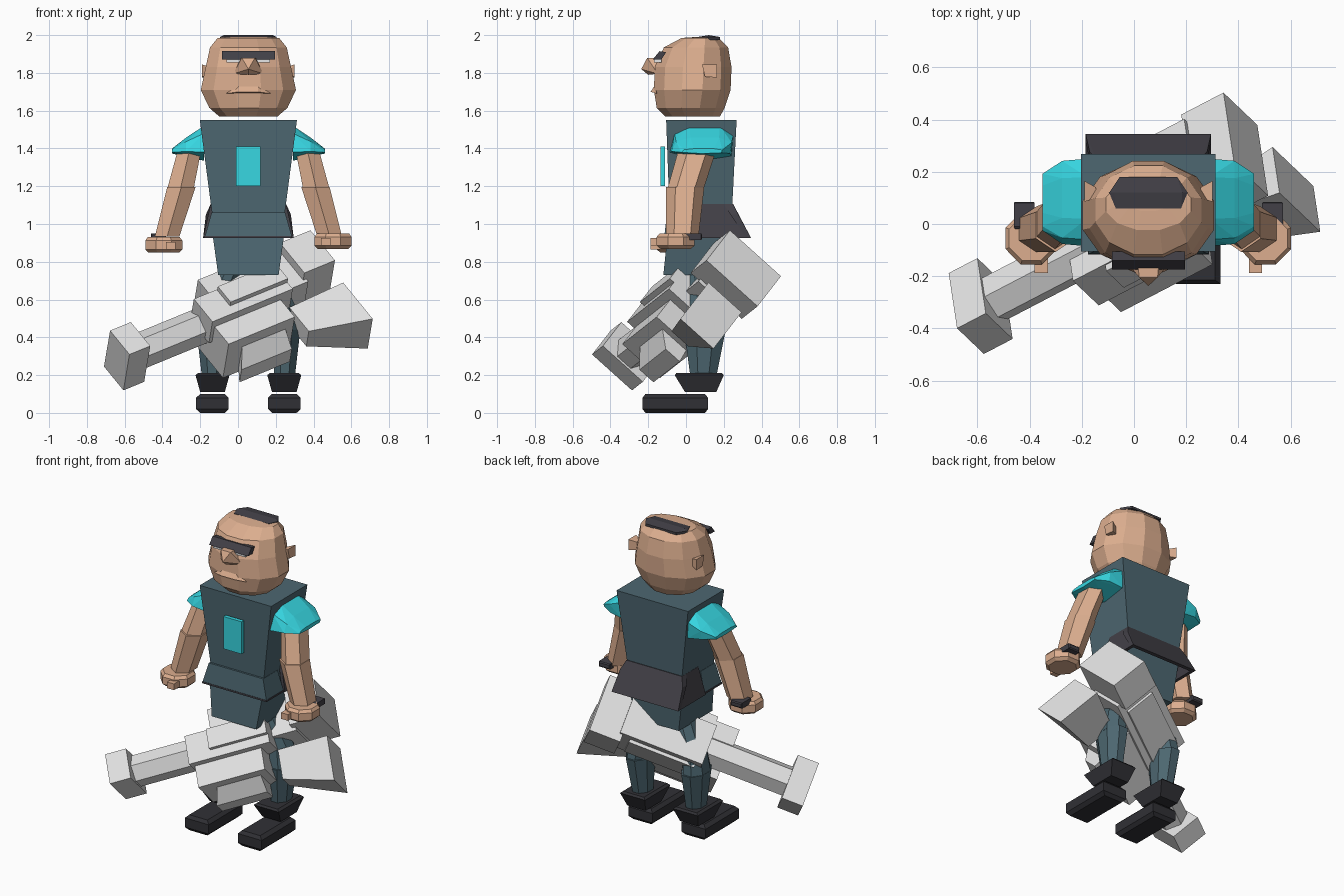
import bpy, bmesh, math
from mathutils import Vector, Matrix

CX = 0.055  # symmetry plane of the figure


def material(name, r, g, b):
    m = bpy.data.materials.new(name)
    m.diffuse_color = [((c / 255 + 0.055) / 1.055) ** 2.4 for c in (r, g, b)] + [1]
    return m


SKIN = material("skin", 220, 174, 143)
TEAL = material("dark teal cloth", 77, 103, 113)
CYAN = material("bright cyan", 55, 215, 226)
DARK = material("charcoal", 66, 64, 71)
BOOT = material("boot black", 48, 48, 53)
GREY = material("weapon grey", 226, 226, 226)
WHITE = material("eye white", 235, 235, 235)


def finish(name, bm, mat):
    bmesh.ops.recalc_face_normals(bm, faces=bm.faces)
    me = bpy.data.meshes.new(name)
    bm.to_mesh(me)
    bm.free()
    me.materials.append(mat)
    ob = bpy.data.objects.new(name, me)
    bpy.context.collection.objects.link(ob)
    return ob


def hull(name, pts, mat, s=1, frame=None):
    """Convex solid; x is measured from the symmetry plane unless a frame is given."""
    bm = bmesh.new()
    for p in pts:
        bm.verts.new(frame @ Vector(p) if frame else (CX + s * p[0], p[1], p[2]))
    bmesh.ops.convex_hull(bm, input=bm.verts[:])
    loose = [v for v in bm.verts if not v.link_faces]
    bmesh.ops.delete(bm, geom=loose, context='VERTS')
    bmesh.ops.dissolve_limit(bm, angle_limit=0.02, verts=bm.verts[:], edges=bm.edges[:])
    return finish(name, bm, mat)


def box(x0, x1, y0, y1, z0, z1):
    return [(x, y, z) for x in (x0, x1) for y in (y0, y1) for z in (z0, z1)]


def rect(z, hx, y0, y1):
    return [(x, y, z) for x in (-hx, hx) for y in (y0, y1)]


def tube(name, rings, n, mat, s=1):
    """Stack of horizontal rings (x, y, z, rx, ry) with n sides."""
    bm = bmesh.new()
    k = 1 / math.cos(math.pi / n)
    loops = []
    for x, y, z, rx, ry in rings:
        loops.append([bm.verts.new((CX + s * (x + rx * k * math.cos(a)), y + ry * k * math.sin(a), z))
                      for a in [2 * math.pi * (i + 0.5) / n for i in range(n)]])
    for lo, hi in zip(loops, loops[1:]):
        for i in range(n):
            j = (i + 1) % n
            bm.faces.new((lo[i], lo[j], hi[j], hi[i]))
    bm.faces.new(loops[0])
    bm.faces.new(loops[-1])
    return finish(name, bm, mat)


# Head
tube("head", [(0, 0.035, 1.57, 0.155, 0.145), (0, 0.025, 1.615, 0.207, 0.18),
              (0, 0.033, 1.71, 0.252, 0.203), (0, 0.038, 1.83, 0.226, 0.203),
              (0, 0.053, 1.935, 0.203, 0.17), (0, 0.075, 1.985, 0.163, 0.098),
              (0, 0.1, 1.99, 0.1, 0.05)], 12, SKIN)
hull("hair_patch", [(x, y, z) for z in (1.975, 1.99) for x, y in
                    ((-0.15, 0.12), (0.15, 0.12), (-0.11, 0.18), (0.11, 0.18), (-0.125, 0.06), (0.125, 0.06))]
     + [(-0.13, 0.12, 2.0), (0.13, 0.12, 2.0)], DARK)
hull("brow", [(x, y, z) for x in (-0.14, 0.14) for y, z in
              ((-0.175, 1.872), (-0.13, 1.872), (-0.14, 1.915), (-0.105, 1.91))], DARK)
hull("eyes", box(-0.115, 0.115, -0.169, -0.13, 1.856, 1.873), WHITE)
hull("nose", [(-0.08, -0.15, 1.795), (0.08, -0.15, 1.795), (-0.04, -0.15, 1.88), (0.04, -0.15, 1.88),
              (-0.035, -0.205, 1.88), (0.035, -0.205, 1.88), (0, -0.237, 1.82), (0, -0.2, 1.79)], SKIN)
hull("upper_lip", [(-0.12, -0.155, 1.69), (0.12, -0.155, 1.69), (-0.05, -0.165, 1.735), (0.05, -0.165, 1.735),
                   (-0.05, -0.187, 1.7), (0.05, -0.187, 1.7), (0, -0.15, 1.7)], SKIN)

# Torso, hips and coat skirt
hull("torso", rect(1.55, 0.257, -0.105, 0.268) + rect(1.0, 0.185, -0.085, 0.24), TEAL)
hull("hips", rect(1.02, 0.2, -0.09, 0.238) + rect(0.73, 0.16, -0.12, 0.225), TEAL)
hull("skirt_front", rect(1.06, 0.195, -0.1, 0.05) + rect(0.935, 0.23, -0.115, 0.06), TEAL)
hull("skirt_hem", rect(0.936, 0.232, -0.117, 0.06) + rect(0.925, 0.232, -0.117, 0.06), DARK)
hull("skirt_back", rect(1.105, 0.2, 0.2, 0.25) + rect(1.05, 0.225, 0.235, 0.277)
     + rect(0.925, 0.24, 0.32, 0.345), DARK)
hull("chest_badge", box(-0.065, 0.065, -0.135, -0.11, 1.2, 1.41), CYAN)

SLEEVE = [(-0.085, 1.38), (-0.06, 1.48), (0.02, 1.52), (0.18, 1.52), (0.25, 1.47), (0.24, 1.36), (0.08, 1.335)]
for s, side in ((1, "left"), (-1, "right")):
    # Skirt sides
    hull("skirt_side_" + side, [(0.18, 0.08, 1.105), (0.2, 0.08, 1.105), (0.18, 0.25, 1.105), (0.2, 0.25, 1.105),
                                (0.22, 0.06, 0.925), (0.24, 0.06, 0.925), (0.22, 0.345, 0.925),
                                (0.24, 0.345, 0.925)], DARK, s)
    # Ears
    hull("ear_" + side, [(0.2, y, z) for y in (0.1, 0.14) for z in (1.78, 1.83)]
         + [(0.245, y, z) for y, z in ((0.085, 1.845), (0.165, 1.845), (0.165, 1.775), (0.1, 1.78))], SKIN, s)
    # Arms
    hull("sleeve_" + side, [(x, 0.085 + (y - 0.085) * ky, zc + (z - 1.42) * kz) for y, z in SLEEVE
                            for x, ky, zc, kz in ((0.235, 1, 1.42, 1), (0.33, 0.95, 1.405, 0.52),
                                                  (0.405, 0.65, 1.385, 0.14))], CYAN, s)
    tube("upper_arm_" + side, [(0.36, -0.003, 1.185, 0.07, 0.083),
                               (0.312, 0.06, 1.39, 0.062, 0.087)], 6, SKIN, s)
    tube("forearm_" + side, [(0.43, -0.02, 0.935, 0.065, 0.075),
                             (0.355, -0.005, 1.195, 0.075, 0.088)], 6, SKIN, s)
    d = 0 if s > 0 else -0.02
    tube("hand_" + side, [(0.448, -0.055, 0.868 + d, 0.08, 0.08), (0.448, -0.055, 0.885 + d, 0.098, 0.1),
                          (0.448, -0.055, 0.932 + d, 0.098, 0.1), (0.448, -0.055, 0.95 + d, 0.085, 0.085)], 8, SKIN, s)
    hull("thumb_" + side, box(0.385, 0.435, -0.187, -0.11, 0.885 + d, 0.925 + d), SKIN, s)
    hull("wrist_band_" + side, box(0.435, 0.515, -0.01, 0.08, 0.915, 0.95)
         + box(0.44, 0.51, -0.02, 0.085, 0.922, 0.943), DARK, s)
    # Legs and boots
    tube("thigh_" + side, [(0.205, 0.1, 0.43, 0.07, 0.1), (0.185, 0.1, 0.56, 0.068, 0.085),
                           (0.09, 0.07, 0.76, 0.06, 0.07)], 8, TEAL, s)
    tube("shin_" + side, [(0.19, 0.09, 0.14, 0.05, 0.06), (0.2, 0.1, 0.44, 0.075, 0.11)], 8, TEAL, s)
    cuff = [(0.125, -0.005, 0.255, 0.16, 0.11), (0.1, -0.06, 0.28, 0.2, 0.2), (0.115, -0.05, 0.265, 0.19, 0.212)]
    hull("boot_cuff_" + side, [(x, y, z) for x0, y0, x1, y1, z in cuff for x in (x0, x1) for y in (y0, y1)], BOOT, s)
    hull("shoe_" + side, box(0.125, 0.255, -0.215, 0.1, 0, 0.1)
         + box(0.105, 0.277, -0.23, 0.117, 0.02, 0.08), BOOT, s)

# Heavy weapon in its own tilted frame: a along the length, b out of the top face, c across
u = Vector((0.834, 0.434, 0.342)).normalized()
v = Vector((0.112, -0.738, 0.664))
v = (v - u * v.dot(u)).normalized()
w = u.cross(v)
F = Matrix.Translation((-0.587, -0.314, 0.30)) @ Matrix((u, v, w)).transposed().to_4x4()
PARTS = {
    "weapon_end_block": (-0.066, 0.066, -0.143, 0.143, -0.095, 0.095),
    "weapon_upper_body": (0.58, 1.1, -0.17, 0.09, -0.22, 0.06),
    "weapon_top_body": (0.44, 0.95, 0.0, 0.17, -0.06, 0.122),
    "weapon_top_plate": (0.585, 0.95, 0.16, 0.2, -0.055, 0.07),
    "weapon_bottom_plate": (0.62, 1.03, -0.19, -0.16, -0.17, 0.02),
    "weapon_lower_body": (0.46, 0.88, -0.15, 0.12, 0.0, 0.26),
    "weapon_rear_block": (1.08, 1.274, -0.218, 0.148, -0.2, 0.04),
}
for name, dims in PARTS.items():
    hull(name, box(*dims), GREY, frame=F)
hull("weapon_shaft", [(a, 0.096 * math.sin(t), 0.096 * math.cos(t)) for a in (0.05, 0.6)
                      for t in [math.pi * (i + 0.5) / 3 for i in range(6)]], GREY, frame=F)
hull("weapon_rear_fin", [(0.95, b, c) for b in (-0.1, 0.02) for c in (0.12, 0.31)]
     + [(1.275, b, c) for b in (-0.17, 0.067) for c in (0.136, 0.425)], GREY, frame=F)
hull("weapon_lower_fin", [(a, b, 0.25) for a in (0.56, 0.83) for b in (-0.12, 0.06)]
     + [(a, b, 0.34) for a in (0.51, 0.83) for b in (-0.13, -0.03)], GREY, frame=F)
